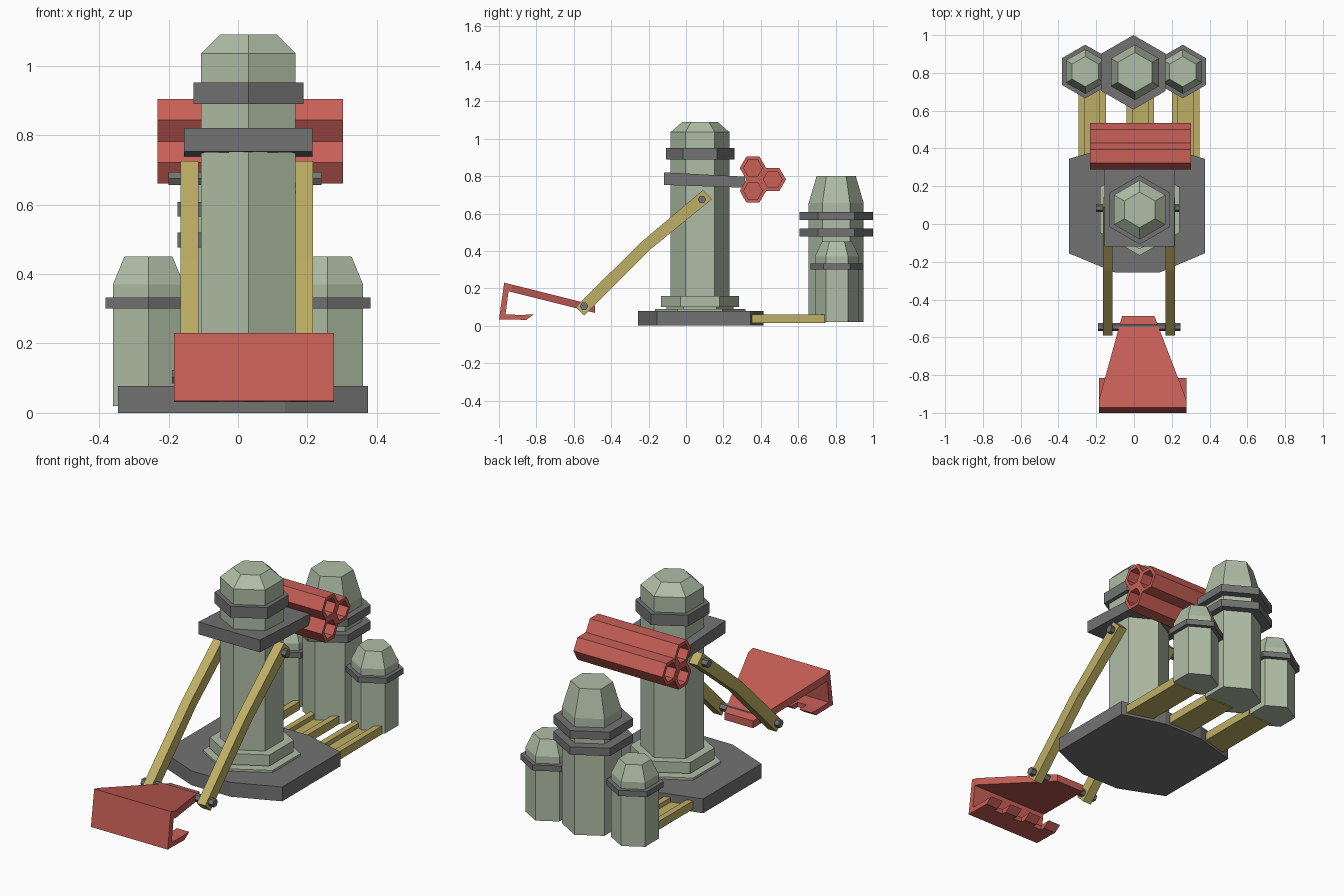
import bpy, bmesh
from math import sin, cos, pi

if "Cube" in bpy.data.objects:
    bpy.data.objects.remove(bpy.data.objects["Cube"])


def material(name, rgb):
    m = bpy.data.materials.new(name)
    m.diffuse_color = (*rgb, 1)
    m.use_nodes = True
    m.node_tree.nodes["Principled BSDF"].inputs["Base Color"].default_value = m.diffuse_color
    return m


GREEN = material("pale_green", (0.43, 0.51, 0.38))
GREY = material("dark_grey", (0.17, 0.17, 0.17))
RED = material("red", (0.58, 0.115, 0.095))
YELLOW = material("yellow", (0.52, 0.43, 0.13))


def skin(name, rings, mat):
    """Closed solid skinned through rings of equal point count."""
    bm = bmesh.new()
    loops = [[bm.verts.new(p) for p in ring] for ring in rings]
    n = len(loops[0])
    for a, b in zip(loops, loops[1:]):
        for i in range(n):
            j = (i + 1) % n
            bm.faces.new((a[i], a[j], b[j], b[i]))
    bm.faces.new(loops[0])
    bm.faces.new(loops[-1])
    bmesh.ops.recalc_face_normals(bm, faces=bm.faces)
    me = bpy.data.meshes.new(name)
    bm.to_mesh(me)
    bm.free()
    me.materials.append(mat)
    ob = bpy.data.objects.new(name, me)
    bpy.context.collection.objects.link(ob)
    return ob


def hex_z(name, x, y, profile, mat):
    """Upright six-sided loft, profile of (radius, z)."""
    skin(name, [[(x + r * sin(k * pi / 3), y + r * cos(k * pi / 3), z)
                 for k in range(6)] for r, z in profile], mat)


def hex_x(name, y, z, profile, mat):
    """Six-sided loft lying along x, profile of (radius, x)."""
    skin(name, [[(x, y + r * cos(k * pi / 3), z + r * sin(k * pi / 3))
                 for k in range(6)] for r, x in profile], mat)


def extrude_x(name, pts, x0, x1, mat):
    return skin(name, [[(x, y, z) for y, z in pts] for x in (x0, x1)], mat)


def box(name, x0, x1, y0, y1, z0, z1, mat):
    extrude_x(name, [(y0, z0), (y1, z0), (y1, z1), (y0, z1)], x0, x1, mat)


# Base plate with bowed front and back
plan = [(-0.345, -0.155), (-0.10, -0.257), (0.135, -0.257), (0.375, -0.155),
        (0.375, 0.345), (0.135, 0.415), (-0.10, 0.415), (-0.345, 0.345)]
skin("base_plate", [[(x, y, z) for x, y in plan] for z in (0, 0.078)], GREY)

# Main tower, foot rings and collar
TX, TY = 0.03, 0.075
hex_z("tower_foot", TX, TY, [(0.242, 0.07), (0.242, 0.09)], GREEN)
hex_z("tower_foot_neck", TX, TY, [(0.178, 0.085), (0.178, 0.105)], GREEN)
hex_z("tower_foot_ring", TX, TY, [(0.208, 0.1), (0.208, 0.16)], GREEN)
hex_z("tower_body", TX, TY, [(0.157, 0.08), (0.157, 1.035), (0.094, 1.09)], GREEN)
hex_z("tower_collar", TX, TY, [(0.183, 0.89), (0.183, 0.951)], GREY)

# Slab through the tower that carries the tubes
extrude_x("tower_slab", [(-0.118, 0.753), (0.315, 0.738), (0.315, 0.797), (-0.118, 0.82)],
          -0.156, 0.214, GREY)

# Bundle of three hollow-ended tubes
for i, (y, z) in enumerate([(0.358, 0.843), (0.358, 0.721), (0.464, 0.782)]):
    hex_x(f"tube_{i}", y, z, [(0.05, -0.172), (0.05, -0.232), (0.0705, -0.232),
                              (0.0705, 0.303), (0.05, 0.303), (0.05, 0.243)], RED)

# Bent arms and the pins at both ends
arm = [(0.09, 0.725), (0.139, 0.677), (-0.196, 0.404),
       (-0.544, 0.055), (-0.59, 0.10), (-0.245, 0.442)]
extrude_x("arm_left", arm, -0.165, -0.114, YELLOW)
extrude_x("arm_right", arm, 0.166, 0.216, YELLOW)
hex_x("upper_pin", 0.085, 0.675, [(0.022, -0.2), (0.022, 0.24)], GREY)
hex_x("lower_pin", -0.545, 0.104, [(0.022, -0.19), (0.022, 0.245)], GREY)

# Bucket: sloping tapered top, front wall with lip, teeth
BX0, BX1 = -0.185, 0.277
plan = [(-0.063, -0.487), (0.108, -0.487), (BX1, -0.93), (BX1, -0.972),
        (BX0, -0.972), (BX0, -0.93)]
skin("bucket_top", [[(x, y, 0.23 - 0.25 * (y + 0.972) - d) for x, y in plan]
                    for d in (0.04, 0)], RED)
extrude_x("bucket_front", [(-0.972, 0.23), (-1.0, 0.034), (-0.88, 0.032), (-0.88, 0.058),
                           (-0.965, 0.06), (-0.945, 0.215)], BX0, BX1, RED)
TOOTH = 0.075
for i in range(4):
    x = BX0 + i * (BX1 - BX0 - TOOTH) / 3
    extrude_x(f"bucket_tooth_{i}", [(-0.885, 0.032), (-0.855, 0.031), (-0.815, 0.06),
                                    (-0.885, 0.058)], x, x + TOOTH, RED)

# Rear tanks
hex_z("centre_tank", 0.005, 0.803, [(0.147, 0.02), (0.147, 0.655), (0.105, 0.8)], GREEN)
for i, z in enumerate((0.477, 0.565)):
    hex_z(f"centre_tank_collar_{i}", -0.003, 0.803, [(0.197, z), (0.197, z + 0.043)], GREY)
for side, x in (("left", -0.258), ("right", 0.258)):
    hex_z(f"{side}_tank", x, 0.807, [(0.118, 0.02), (0.118, 0.37), (0.08, 0.45)], GREEN)
    hex_z(f"{side}_tank_collar", x, 0.807, [(0.142, 0.301), (0.142, 0.332)], GREY)

# Channel rails linking the tanks to the base
for side, x in (("left", -0.222), ("centre", 0.034), ("right", 0.274)):
    w, t = 0.073, 0.033
    z0, z1, z2 = 0.015, 0.035, 0.06
    section = [(-w, z0), (w, z0), (w, z2), (w - t, z2), (w - t, z1),
               (t - w, z1), (t - w, z2), (-w, z2)]
    skin(f"{side}_rail", [[(x + u, y, z) for u, z in section]
                          for y in (0.35, 0.745)], YELLOW)
